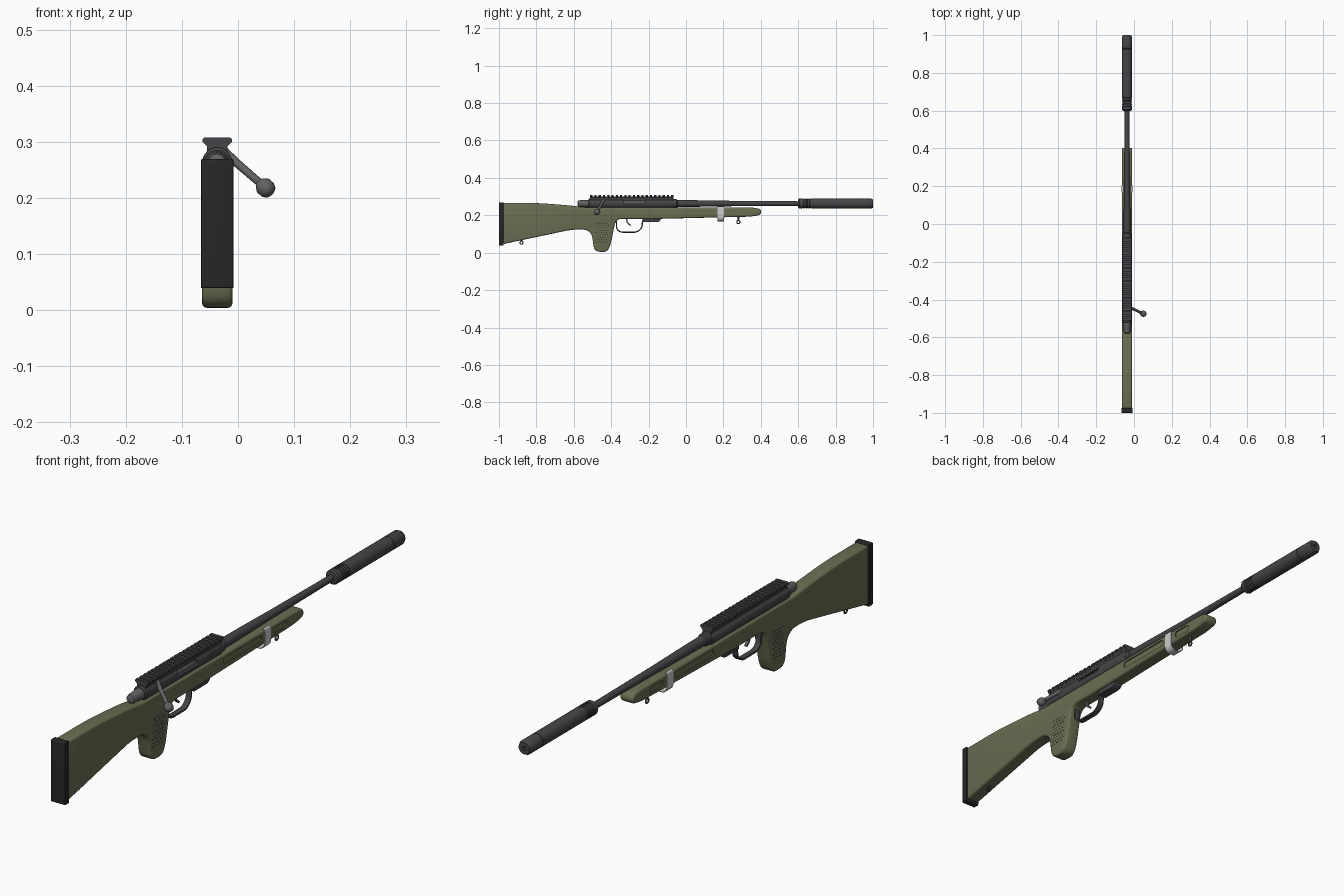
import bpy, bmesh, math
from mathutils import Vector

if "Cube" in bpy.data.objects:
    bpy.data.objects.remove(bpy.data.objects["Cube"])

X0, Z0 = -0.037, 0.263          # centre line of the model, bore height


def mat(name, r, g, b):
    m = bpy.data.materials.new(name)
    m.diffuse_color = (r, g, b, 1)
    m.use_nodes = True
    m.node_tree.nodes["Principled BSDF"].inputs["Base Color"].default_value = m.diffuse_color
    return m


OLIVE = mat("olive", 0.15, 0.155, 0.085)
DARK = mat("dark_metal", 0.055, 0.06, 0.063)
STEEL = mat("steel", 0.12, 0.12, 0.125)
RUBBER = mat("rubber", 0.02, 0.02, 0.021)
LIGHT = mat("light_grey", 0.55, 0.55, 0.55)


def bake(ob):
    dg = bpy.context.evaluated_depsgraph_get()
    me = bpy.data.meshes.new_from_object(ob.evaluated_get(dg))
    ob.modifiers.clear()
    return me


def finish(name, bm, material, bevel=0, segs=3, cutters=(), angle=35):
    """Turn a bmesh into an object, bake bevel and cuts, smooth by angle."""
    bmesh.ops.recalc_face_normals(bm, faces=bm.faces)
    me = bpy.data.meshes.new(name)
    bm.to_mesh(me)
    bm.free()
    ob = bpy.data.objects.new(name, me)
    bpy.context.collection.objects.link(ob)
    if bevel:
        b = ob.modifiers.new("bevel", 'BEVEL')
        b.width, b.segments, b.limit_method = bevel, segs, 'ANGLE'
        b.angle_limit, b.use_clamp_overlap = math.radians(50), False
        ob.data = bake(ob)
    for c in cutters:
        for solver in ('EXACT', 'MANIFOLD', 'FLOAT'):   # keep the first sound cut
            m = ob.modifiers.new("cut", 'BOOLEAN')
            m.operation, m.object, m.solver = 'DIFFERENCE', c, solver
            me = bake(ob)
            if len(me.polygons) > len(ob.data.polygons):
                ob.data = me
                break
        bpy.data.objects.remove(c)
    ob.data.materials.clear()
    ob.data.materials.append(material)
    ob.data.shade_smooth()
    ob.data.set_sharp_from_angle(angle=math.radians(angle))
    return ob


def add_prism(bm, pts, axis, a, b):
    """Extrude a closed profile; axis x takes (y, z), axis y takes (x, z)."""
    ends = [[bm.verts.new((d, p, q) if axis == 'x' else (p, d, q)) for p, q in pts] for d in (a, b)]
    for e in ends:
        bm.faces.new(e)
    for i in range(len(pts)):
        bm.faces.new((ends[0][i - 1], ends[0][i], ends[1][i], ends[1][i - 1]))


def prism(name, pts, axis, a, b, material, **kw):
    bm = bmesh.new()
    add_prism(bm, pts, axis, a, b)
    return finish(name, bm, material, **kw)


def lathe(name, pts, material, origin=(X0, 0, Z0), direction=(0, 1, 0), n=32, **kw):
    """Revolve (distance, radius) points about a line."""
    bm = bmesh.new()
    o, q = Vector(origin), Vector(direction).to_track_quat('Y', 'Z')
    rings = [[bm.verts.new(o + q @ Vector((r * math.cos(k * math.tau / n), t,
              r * math.sin(k * math.tau / n)))) for k in range(n)] for t, r in pts]
    for r1, r2 in zip(rings, rings[1:]):
        for k in range(n):
            bm.faces.new((r1[k - 1], r1[k], r2[k], r2[k - 1]))
    bm.faces.new(rings[0])
    bm.faces.new(rings[-1])
    return finish(name, bm, material, **kw)


def fillet(pts, n=5, closed=True):
    """Round profile corners given as (a, b, reach)."""
    out = []
    for i, (a, b, r) in enumerate(pts):
        p = Vector((a, b))
        if r == 0 or (not closed and i in (0, len(pts) - 1)):
            out.append(p)
            continue
        u = Vector(pts[i - 1][:2]) - p
        v = Vector(pts[(i + 1) % len(pts)][:2]) - p
        s = p + u.normalized() * min(r, u.length * .48)
        e = p + v.normalized() * min(r, v.length * .48)
        out += [s * (1 - t) ** 2 + p * 2 * t * (1 - t) + e * t * t for t in (k / n for k in range(n + 1))]
    return out


def strip(pts, thick):
    """Closed profile of a band that follows an open path."""
    p = fillet(pts, closed=False)
    left, right = [], []
    for i, c in enumerate(p):
        d = (p[min(i + 1, len(p) - 1)] - p[max(i - 1, 0)]).normalized()
        nrm = Vector((-d.y, d.x)) * thick / 2
        left.append(c + nrm)
        right.append(c - nrm)
    return left + right[::-1]


def box(y0, y1, z0, z1, r):
    return fillet([(y0, z0, r), (y1, z0, r), (y1, z1, r), (y0, z1, r)])


# Stock: one side profile with butt, grip and forend
stock = [(-.978, .266, 0), (-.79, .266, .07), (-.60, .251, .05), (-.555, .243, .02),
         (.37, .241, .03), (.402, .232, .02), (.402, .203, .02), (.35, .193, .03),
         (-.19, .180, .03), (-.375, .180, .03), (-.405, .035, .035), (-.425, .003, .025),
         (-.49, .006, .03), (-.507, .122, .045), (-.60, .126, .05), (-.978, .046, 0)]
slots = []
for s in (-1, 1):
    for y0, y1 in ((-.07, .155), (.225, .30)):
        xa = X0 + s * .0225
        slots.append(prism("slot_cutter", box(y0, y1, .204, .228, .011), 'x', xa, xa + s * .02, OLIVE))
        slots[-1].hide_render = True
prism("stock", fillet(stock), 'x', X0 - .027, X0 + .027, OLIVE, bevel=.008, cutters=slots)

# Butt pad
prism("butt_pad", box(-1.0, -.975, .039, .269, .004), 'x', X0 - .029, X0 + .029, RUBBER,
      bevel=.002, segs=2)

# Grip stippling on both sides
bm = bmesh.new()
for row in range(9):
    z = .058 + row * .0125
    for col in range(5):
        y = -.482 + col * .014 + (row % 2) * .006 + (z - .1) * .12
        for s in (-1, 1):
            x = X0 + s * .0268
            add_prism(bm, [(y - .004, z), (y, z - .0025), (y + .004, z), (y, z + .0025)],
                      'x', x, x + s * .0008)
finish("grip_stippling", bm, RUBBER)

# Receiver with ejection port, bolt body showing inside
port = prism("port_cutter", box(-.335, -.22, .262, .284, .006), 'x', X0 + .010, X0 + .05, DARK)
port.hide_render = True
lathe("receiver", [(-.522, .022), (-.518, .027), (-.075, .027), (-.068, .024)], DARK, cutters=[port])
lathe("bolt_body", [(-.53, .017), (-.2, .017)], STEEL)
lathe("bolt_shroud", [(-.580, .010), (-.577, .015), (-.565, .018), (-.545, .018), (-.54, .020),
                      (-.515, .020)], STEEL)

# Bolt handle: stem and knob on a slanted axis
root, knob = Vector((X0 + .012, -.440, .282)), Vector((.049, -.475, .218))
L = (knob - root).length
lathe("bolt_handle", [(0, .009), (L * .35, .0075), (L - .012, .007)], STEEL, root, knob - root, 16)
lathe("bolt_knob", [(-.017, .007), (-.012, .012), (-.006, .016), (.006, .016), (.013, .012),
                    (.016, .006)], STEEL, knob, knob - root, 20)

# Barrel and suppressor
lathe("barrel", [(-.08, .023), (-.05, .023), (-.045, .0185), (.06, .0175), (.25, .0145),
                 (.61, .012)], DARK)
can = [(.598, .014), (.600, .022), (.606, .027), (.622, .027)]
for k in range(4):
    y = .624 + k * .013
    can += [(y, .0245), (y + .005, .0245), (y + .006, .027), (y + .011, .027)]
can += [(.925, .027), (.926, .0258), (.930, .0258), (.931, .027), (.990, .027), (1.0, .022),
        (1.0, .007), (.96, .007)]
lathe("suppressor", can, DARK)

# Top rail: dovetail base and repeated teeth
bm = bmesh.new()
add_prism(bm, [(X0 + a, z) for a, z in ((-.018, .280), (.018, .280), (.018, .292), (.023, .300),
               (-.023, .300), (-.018, .292))], 'y', -.512, -.068)
tooth = [(X0 + a, z) for a, z in ((-.019, .2925), (.019, .2925), (.0265, .300), (.0265, .304),
         (.023, .308), (-.023, .308), (-.0265, .304), (-.0265, .300))]
for k in range(20):
    y = -.512 + k * .02275
    add_prism(bm, tooth, 'y', y, y + .0118)
finish("top_rail", bm, DARK)

# Trigger guard, trigger and magazine floor
guard = [(-.388, .172, 0), (-.372, .170, .01), (-.372, .128, .015), (-.352, .110, .015),
         (-.262, .110, .015), (-.236, .132, .015), (-.232, .172, .008), (-.215, .176, 0)]
prism("trigger_guard", strip(guard, .007), 'x', X0 - .011, X0 + .011, DARK, bevel=.0015, segs=2)
prism("trigger", strip([(-.318, .185, 0), (-.314, .160, .02), (-.296, .146, 0)], .007), 'x',
      X0 - .005, X0 + .005, STEEL)
prism("magazine_floor", fillet([(-.232, .185, 0), (-.232, .163, .005), (-.150, .163, .005),
      (-.136, .172, .004), (-.136, .185, 0)]), 'x', X0 - .018, X0 + .018, DARK, bevel=.002, segs=2)

# Forend band
w = .0276
half = [(w - .006, .246, 0), (w, .241, .004), (w, .182, .010), (.014, .169, .008)]
band = [(X0 - x, z, r) for x, z, r in half] + [(X0 + x, z, r) for x, z, r in half[::-1]]
prism("forend_band", strip(band, .0026), 'y', .168, .204, LIGHT)

# Sling studs with eyelets
for label, y, z, drop in (("front", .28, .194, .020), ("rear", -.88, .070, .006)):
    lathe(label + "_sling_stud", [(0, .007), (.006, .006), (drop + .002, .0035)], DARK,
          (X0, y, z), (0, 0, -1), 12)
    bpy.ops.mesh.primitive_torus_add(location=(X0, y, z - drop - .010), rotation=(0, math.pi / 2, 0),
        major_radius=.0085, minor_radius=.003, major_segments=16, minor_segments=8)
    ring = bpy.context.object
    ring.name = label + "_sling_eyelet"
    ring.data.materials.append(DARK)
    ring.data.shade_smooth()
